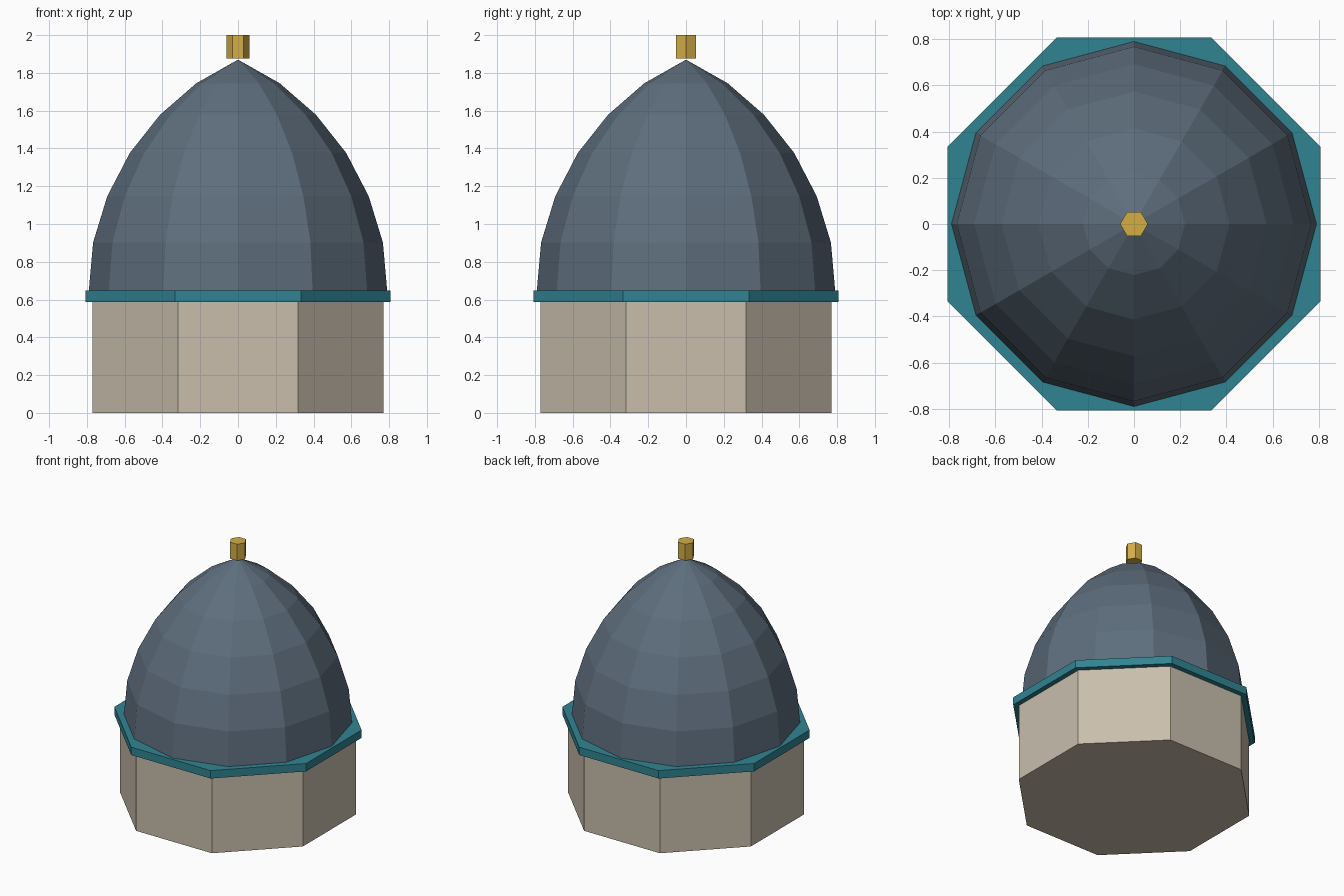
import bpy
import bmesh
from math import cos, sin, pi, radians

if "Cube" in bpy.data.objects:
    bpy.data.objects.remove(bpy.data.objects["Cube"])


def material(name, srgb):
    mat = bpy.data.materials.new(name)
    mat.diffuse_color = [((c / 255 + 0.055) / 1.055) ** 2.4 for c in srgb] + [1]
    mat.use_nodes = True
    mat.node_tree.nodes["Principled BSDF"].inputs["Base Color"].default_value = mat.diffuse_color
    return mat


def turned(name, sides, profile, mat, turn=0.0):
    """Flat-faced solid from (corner radius, z) rings; radius 0 closes to a point."""
    bm = bmesh.new()
    rings = []
    for r, z in profile:
        count = sides if r > 0 else 1
        rings.append([bm.verts.new((r * cos(turn + 2 * pi * i / sides),
                                    r * sin(turn + 2 * pi * i / sides), z))
                      for i in range(count)])
    for low, high in zip(rings, rings[1:]):
        for i in range(sides):
            j = (i + 1) % sides
            if len(high) == 1:
                bm.faces.new((low[i], low[j], high[0]))
            else:
                bm.faces.new((low[i], low[j], high[j], high[i]))
    for ring in (rings[0], rings[-1]):
        if len(ring) > 2:
            bm.faces.new(ring)
    bmesh.ops.recalc_face_normals(bm, faces=bm.faces)
    mesh = bpy.data.meshes.new(name)
    bm.to_mesh(mesh)
    bm.free()
    mesh.materials.append(mat)
    obj = bpy.data.objects.new(name, mesh)
    bpy.context.collection.objects.link(obj)
    return obj


stone = material("stone", (200, 190, 172))
teal = material("teal", (48, 132, 146))
slate = material("slate", (94, 110, 125))
gold = material("gold", (212, 175, 70))

# Octagonal drum and its cornice, flat sides facing the axes
octagon = cos(pi / 8)
turned("drum", 8, [(0.77 / octagon, 0), (0.77 / octagon, 0.59)], stone, pi / 8)
turned("cornice", 8, [(0.807 / octagon, 0.587), (0.807 / octagon, 0.647)], teal, pi / 8)

# Twelve-sided pointed dome
turned("dome", 12, [(0.79, 0.645), (0.767, 0.903), (0.692, 1.147), (0.573, 1.376),
                    (0.413, 1.578), (0.221, 1.745), (0, 1.87)], slate)

# Hexagonal finial
turned("finial", 6, [(0.06, 1.875), (0.06, 2.0)], gold)
